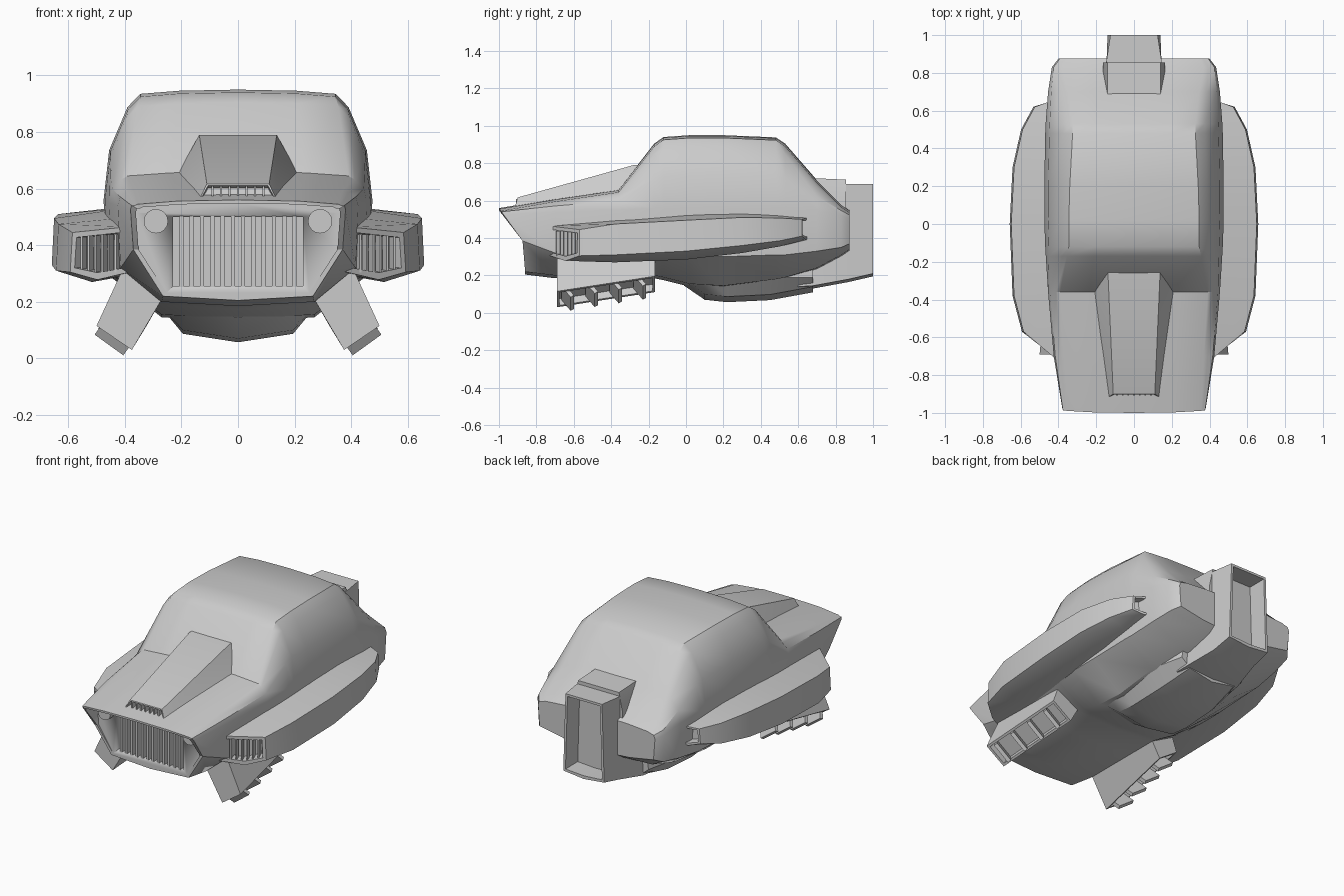
import bpy, bmesh
from math import radians
from mathutils import Matrix, Vector

if "Cube" in bpy.data.objects:
    bpy.data.objects.remove(bpy.data.objects["Cube"])


def finish(name, bm, mirror=False, angle=32):
    bmesh.ops.recalc_face_normals(bm, faces=bm.faces)
    me = bpy.data.meshes.new(name)
    bm.to_mesh(me)
    bm.free()
    ob = bpy.data.objects.new(name, me)
    bpy.context.collection.objects.link(ob)
    if mirror:
        ob.modifiers.new("Mirror", 'MIRROR')
    bpy.ops.object.select_all(action='DESELECT')
    ob.select_set(True)
    bpy.context.view_layer.objects.active = ob
    bpy.ops.object.shade_smooth_by_angle(angle=radians(angle))
    return ob


def loft(name, rings, mirror=False, recess=(), angle=32):
    """Skin closed rings; recess = (cap index, inset, depth) tuples."""
    bm = bmesh.new()
    vs = [[bm.verts.new(p) for p in r] for r in rings]
    n = len(vs[0])
    for a, b in zip(vs, vs[1:]):
        for i in range(n):
            j = (i + 1) % n
            bm.faces.new((a[i], a[j], b[j], b[i]))
    caps = [bm.faces.new(vs[0]), bm.faces.new(vs[-1])]
    bmesh.ops.recalc_face_normals(bm, faces=bm.faces)
    for k, inset, depth in recess:
        f = caps[k]
        f.normal_update()
        push = -f.normal * depth
        bmesh.ops.inset_individual(bm, faces=[f], thickness=inset)
        rim = f.verts[:]
        ext = bmesh.ops.extrude_discrete_faces(bm, faces=[f])['faces'][0]
        bmesh.ops.translate(bm, verts=ext.verts[:], vec=push)
    return finish(name, bm, mirror, angle)


def boxes(name, items, mirror=False):
    """Many boxes in one mesh; items = (centre, size, rotation matrix)."""
    bm = bmesh.new()
    for c, s, r in items:
        bmesh.ops.create_cube(bm, size=1, matrix=Matrix.Translation(c) @ r @ Matrix.Diagonal((*s, 1)))
    return finish(name, bm, mirror)


def full(half):
    """Mirror a half ring of points; centre points are not doubled."""
    return half + [(-x, y, z) for x, y, z in reversed(half) if x > 1e-6]


I4 = Matrix.Identity(4)

# Main hull: hood, cabin and tail as cross sections along y
# y, top z, top x, waist x, waist z, lower z, bottom x, bottom z
SECTIONS = [
    (None, .56, .355, .38, .525, .385, .265, .22),
    (-.70, .61, .37, .425, .54, .32, .27, .20),
    (-.36, .66, .39, .455, .55, .30, .27, .20),
    (-.17, .905, .355, .467, .56, .30, .27, .20),
    (-.12, .94, .345, .47, .56, .30, .27, .19),
    (.02, .95, .345, .475, .56, .30, .27, .155),
    (.20, .95, .34, .475, .56, .30, .27, .145),
    (.48, .938, .325, .47, .56, .31, .27, .18),
    (.53, .905, .325, .468, .56, .31, .27, .19),
    (.70, .71, .345, .455, .55, .33, .26, .24),
    (.83, .58, .37, .435, .52, .35, .24, .31),
    (.875, .55, .35, .40, .50, .37, .22, .34),
]


def hull_ring(y, zt, xt, xw, zw, zl, xb, zb):
    dx, dz = xw - xt, zt - zw
    half = [(0, zt), (xt * .6, zt - .004), (xt, zt - .015),
            (xt + .35 * dx, zt - .015 - .12 * dz), (xt + .85 * dx, zt - .55 * dz),
            (xw, zw), (xw - .01, zl), (xb, zb), (0, zb - .015)]
    nose = lambda z: min(-.86, -1 + .72 * (.56 - z))
    return full([(x, nose(z) if y is None else y, z) for x, z in half])


rings = [hull_ring(*s) for s in SECTIONS]
lip = [(x * .95, y, .39 + (z - .39) * .93) for x, y, z in rings[0]]
face = [(x, -.86, z) for x, y, z in lip]
hull = loft("hull", [face, lip] + rings)

# Front grille: recess cut into the nose, with vertical bars
cutter = boxes("grille_cutter", [((0, -.88, .378), (.46, .12, .245), I4)])
cutter.hide_render = True
cutter.hide_set(True)
cutter.display_type = 'WIRE'
mod = hull.modifiers.new("Grille", 'BOOLEAN')
mod.object = cutter
mod.operation = 'DIFFERENCE'
boxes("grille_bars", [((-.2 + i * .4 / 11, -.838, .378), (.014, .045, .25), I4) for i in range(12)])

# Headlights
bm = bmesh.new()
bmesh.ops.create_cone(bm, cap_ends=True, segments=16, radius1=.043, radius2=.043, depth=.05,
                      matrix=Matrix.Translation((.29, -.87, .485)) @ Matrix.Rotation(radians(90), 4, 'X'))
finish("headlight", bm, True)

# Hood scoop with a toothed intake
def scoop_ring(y0, y1, xb, zb, xt, zt):
    return full([(xb, y0, zb), (xt, y1, zt)])


loft("hood_scoop", [scoop_ring(-.915, -.90, .135, .565, .11, .617),
                    scoop_ring(-.36, -.28, .225, .63, .137, .79),
                    scoop_ring(-.1, -.1, .225, .63, .137, .79)], recess=[(0, .008, .03)])
boxes("scoop_teeth", [((-.09 + i * .03, -.893, .592), (.008, .03, .035), I4) for i in range(7)])

# Side pods with front vents and rear outlets
# inner y, outer y, inner x, outer x, inner top, outer top, outer bottom, keel z
PODS = [
    (-.735, -.57, .39, .585, .465, .445, .305, .278),
    (-.38, -.38, .37, .635, .50, .475, .31, .27),
    (0, 0, .37, .65, .535, .495, .33, .285),
    (.30, .30, .37, .635, .54, .51, .36, .32),
    (.50, .50, .38, .59, .527, .507, .385, .355),
    (.67, .62, .39, .525, .515, .50, .41, .39),
]


def pod_ring(yi, yo, xi, xo, zti, zto, zbo, zk):
    t = .55
    return [(xi, yi, zti), (xo, yo, zto), (xo + .008, yo, zbo),
            (xi + (xo - xi) * t, yi + (yo - yi) * t, zk), (xi - .02, yi, zk + .03)]


loft("side_pod", [pod_ring(*p) for p in PODS], True, [(0, .025, .06), (1, .015, .05)])
turn = Matrix.Rotation(radians(20), 4, 'Z')
boxes("pod_louvres", [((.425 + i * .024, -.672 + i * .0203, .371), (.007, .045, .135), turn)
                      for i in range(6)], True)

# Splayed lift legs with slanted fins underneath
down = Vector((.11, 0, -.18))


def leg_ring(y, lift):
    tops = [(.41, .31), (.26, .225)]
    feet = [Vector((x, 0, z)) - down * lift for x, z in ((.375, .03), (.50, .115))]
    return [(x, y, z) for x, z in tops] + [(v.x, y, v.z) for v in feet]


bm = bmesh.new()
front, back = [[bm.verts.new(p) for p in leg_ring(y, l)] for y, l in ((-.69, 0), (-.165, .45))]
for i in range(4):
    j = (i + 1) % 4
    f = bm.faces.new((front[i], front[j], back[j], back[i]))
    if i == 2:
        sole = f
bm.faces.new(front)
bm.faces.new(back)
bmesh.ops.recalc_face_normals(bm, faces=bm.faces)
bmesh.ops.inset_individual(bm, faces=[sole], thickness=.02)
well = bmesh.ops.extrude_discrete_faces(bm, faces=[sole])['faces'][0]
bmesh.ops.translate(bm, verts=well.verts[:], vec=-down * .2)
finish("lift_leg", bm, True)

tilt = Matrix.Rotation(radians(-35.8), 4, 'Y') @ Matrix.Rotation(radians(35), 4, 'X')
fins = []
for i in range(4):
    t = .11 + i * .245
    c = Vector((.4375, -.69 + t * .525, .072)) - down * (.45 * t)
    fins.append((c, (.125, .022, .085), tilt))
boxes("leg_fins", fins, True)

# Belly pod under the rear half
def belly_ring(y, xt, xb, zb):
    return full([(xt - .02, y, .30), (xt, y, max(.19, zb + .03)), (xb, y, zb + .03), (0, y, zb)])


loft("belly_pod", [belly_ring(*b) for b in (
    (-.01, .25, .18, .145), (.10, .28, .195, .07), (.22, .28, .195, .057),
    (.45, .27, .19, .068), (.68, .22, .16, .11))])

# Rear exhaust duct with a deep opening, and its collar
def duct_ring(y, xt, zt, xb, zb):
    return full([(xt, y, zt), (xb, y, zb + .015), (0, y, zb)])


loft("exhaust_duct", [duct_ring(*d) for d in (
    (.60, .145, .69, .19, .125), (.68, .145, .69, .185, .13),
    (.87, .145, .69, .145, .165), (1.0, .125, .69, .14, .195))], recess=[(1, .02, .12)])
loft("exhaust_collar", [full([(.14, y, zt), (.165, y, zt - .12), (.165, y, .45)])
                        for y, zt in ((.64, .722), (.855, .712))])
